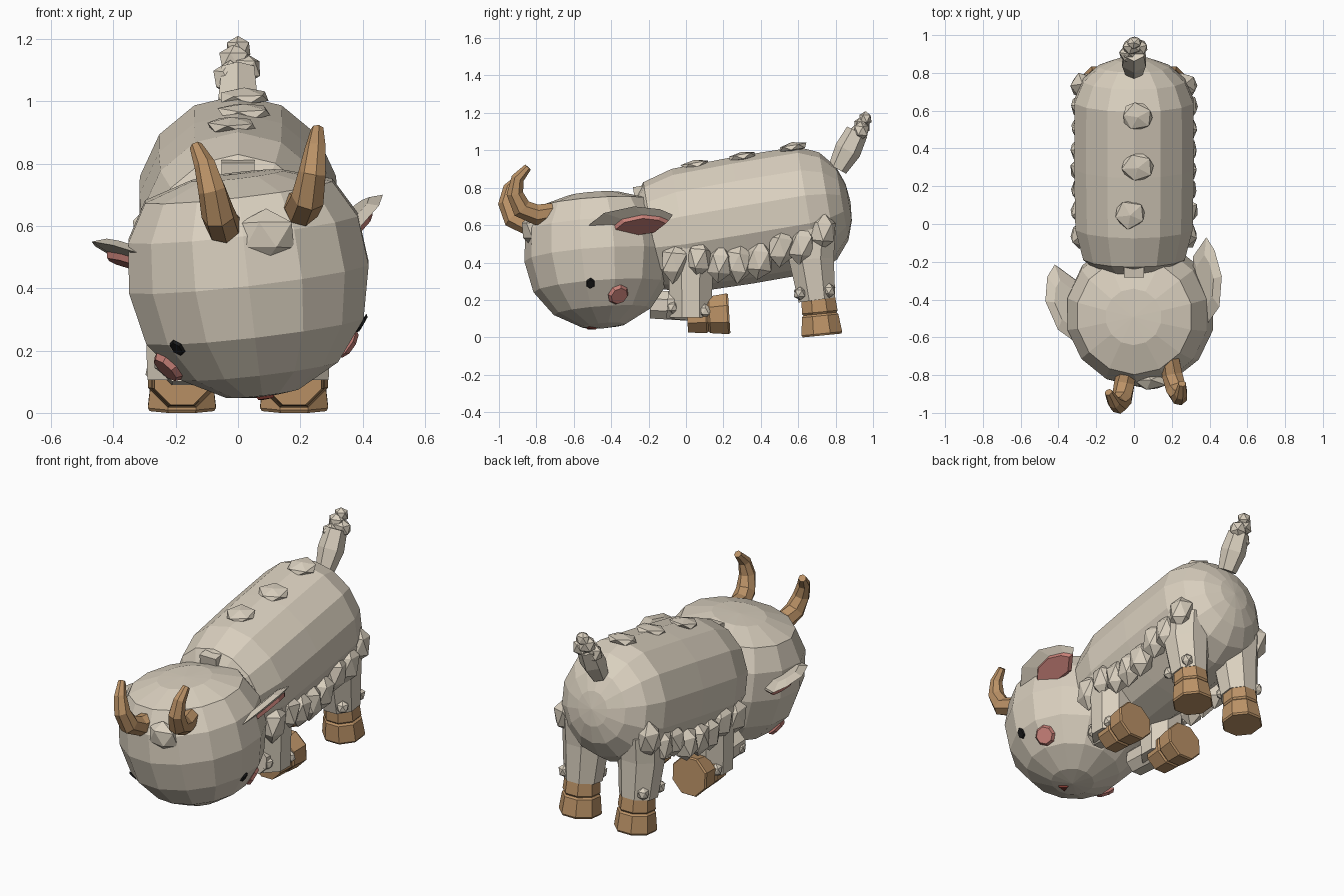
import bpy, bmesh, math, random
from mathutils import Vector, Matrix
from mathutils.bvhtree import BVHTree

random.seed(4)
if "Cube" in bpy.data.objects:
    bpy.data.objects.remove(bpy.data.objects["Cube"])


def material(name, rgb):
    m = bpy.data.materials.new(name)
    m.use_nodes = True
    m.diffuse_color = (*rgb, 1)
    m.node_tree.nodes["Principled BSDF"].inputs["Base Color"].default_value = (*rgb, 1)
    return m


WOOL = material("wool cream", (0.7, 0.63, 0.52))
HORN = material("horn brown", (0.5, 0.29, 0.135))
PINK = material("blush pink", (0.58, 0.22, 0.19))
BLACK = material("eye black", (0.01, 0.01, 0.01))
MOUTH = material("mouth red", (0.2, 0.04, 0.03))


def finish(name, bm, *mats):
    bmesh.ops.recalc_face_normals(bm, faces=bm.faces)
    mesh = bpy.data.meshes.new(name)
    bm.to_mesh(mesh)
    bm.free()
    for m in mats:
        mesh.materials.append(m)
    obj = bpy.data.objects.new(name, mesh)
    bpy.context.collection.objects.link(obj)
    return obj


def tube(name, points, radii, sides, mat, flat=1.0):
    """Faceted skin over rings set square to a path; a zero radius closes to a pole."""
    bm = bmesh.new()
    pts = [Vector(p) for p in points]
    rings = []
    for i, (p, r) in enumerate(zip(pts, radii)):
        t = (pts[min(i + 1, len(pts) - 1)] - pts[max(i - 1, 0)]).normalized()
        right = (Vector((1, 0, 0)) - t * t.x).normalized()
        up = t.cross(right)
        ring = []
        for k in range(sides):
            a = math.tau * (k + 0.5) / sides
            ring.append(bm.verts.new(p + right * math.cos(a) * r * flat + up * math.sin(a) * r))
        rings.append(ring)
    for a, b in zip(rings, rings[1:]):
        for k in range(sides):
            j = (k + 1) % sides
            bm.faces.new((a[k], a[j], b[j], b[k]))
    bm.faces.new(rings[0])
    bm.faces.new(rings[-1])
    bmesh.ops.remove_doubles(bm, verts=bm.verts, dist=0.0005)
    return finish(name, bm, mat)


def tuft(name, centre, size, tilt=0.0):
    """Irregular low-poly wool lump."""
    bm = bmesh.new()
    bmesh.ops.create_icosphere(bm, subdivisions=1, radius=1)
    spin = Matrix.Rotation(random.uniform(0, 3), 3, "Z")
    lean = Matrix.Rotation(tilt, 3, "X")
    for v in bm.verts:
        co = spin @ v.co * random.uniform(0.98, 1.14)
        v.co = Vector(centre) + lean @ Vector([c * s for c, s in zip(co, size)])
    return finish(name, bm, WOOL)


# Body: tilted barrel with a blunt front and rounded rump
body_profile = [(-0.25, 0), (-0.25, 0.2), (-0.18, 0.29), (-0.02, 0.335), (0.3, 0.342),
                (0.65, 0.34), (0.76, 0.29), (0.835, 0.2), (0.87, 0.1), (0.88, 0)]
tube("body", [(0, y, 0.574 + 0.17 * y) for y, r in body_profile],
     [r for y, r in body_profile], 14, WOOL, 0.95)
tube("neck", [(0, -0.275, 0.75), (0, -0.1, 0.78)], [0.075, 0.075], 4, WOOL)

# Head: squashed globe, turned and rolled to one side
turn = Matrix.Rotation(0.25, 3, "Z") @ Matrix.Rotation(-0.13, 3, "Y") @ Matrix.Rotation(0.04, 3, "X")
head_centre = Vector((0.037, -0.467, 0.415))
head_profile = [(-0.37, 0), (-0.355, 0.12), (-0.28, 0.26), (-0.15, 0.36), (0.02, 0.397),
                (0.18, 0.38), (0.3, 0.31), (0.35, 0.15), (0.355, 0)]
head = tube("head", [head_centre + turn @ Vector((0, 0, h)) for h, r in head_profile],
            [r for h, r in head_profile], 14, WOOL)
hb = bmesh.new()
hb.from_mesh(head.data)
head_surface = BVHTree.FromBMesh(hb)
hb.free()


def plate(name, near, radius, sides, mat, narrow=1.0, depth=0.009):
    """Bevelled polygon lying on the head surface."""
    co, normal, _, _ = head_surface.find_nearest(Vector(near))
    if normal.dot(co - head_centre) < 0:
        normal = -normal
    bm = bmesh.new()
    bmesh.ops.create_cone(bm, cap_ends=True, segments=sides, radius1=radius,
                          radius2=radius * 0.8, depth=depth)
    place = Matrix.Translation(co + normal * depth / 2) @ normal.to_track_quat("Z", "Y").to_matrix().to_4x4()
    bm.transform(place @ Matrix.Diagonal((narrow, 1, 1, 1)))
    return finish(name, bm, mat)


plate("left_eye", (0.41, -0.51, 0.28), 0.034, 6, BLACK, 0.75)
plate("right_eye", (-0.2, -0.7, 0.2), 0.034, 6, BLACK, 0.75)
plate("left_cheek", (0.39, -0.34, 0.2), 0.06, 8, PINK, 1, 0.018)
plate("right_cheek", (-0.24, -0.53, 0.13), 0.06, 8, PINK, 1, 0.018)
plate("mouth", (0.09, -0.51, 0.02), 0.035, 3, MOUTH)
tuft("forehead_tuft", (0.09, -0.825, 0.57), (0.097, 0.055, 0.085))

# Horns: one curved path used twice, the right one leaning outwards
horn_path = [(0.19, -0.7, 0.67), (0.205, -0.8, 0.655), (0.225, -0.88, 0.69), (0.24, -0.915, 0.77),
             (0.25, -0.9, 0.85), (0.255, -0.845, 0.91)]
horn_radii = [0.05, 0.057, 0.055, 0.046, 0.035, 0.021]
for side, shift, lean in (("left", (0, 0, 0), 0), ("right", (-0.22, -0.045, -0.055), 0.034)):
    path = [Vector(p) + Vector(shift) - Vector((lean * i, 0, 0)) for i, p in enumerate(horn_path)]
    tube(side + "_horn", path, horn_radii, 7, HORN)


def ear(name, centre, out, along):
    """Leaf-shaped plate with a raised pink pad on its lower face."""
    centre, out, along = Vector(centre), Vector(out), Vector(along)
    up = out.cross(along).normalized()
    if up.z < 0:
        up = -up
    outline = [(-0.4, -1), (0.7, -0.6), (1.05, 0.1), (0.6, 0.7), (0, 1), (-1.2, 0.55), (-1.4, -0.4)]

    bm = bmesh.new()

    def layer(scale, lift, du=0.0, dv=0.0):
        return [bm.verts.new(centre + out * (u * scale + du) + along * (v * scale + dv) + up * lift)
                for u, v in outline]

    def skirt(a, b, index=0):
        for k in range(len(a)):
            j = (k + 1) % len(a)
            bm.faces.new((a[k], a[j], b[j], b[k])).material_index = index

    top, rim = layer(0.6, 0.025), layer(1, 0)
    edge, pad = layer(0.68, -0.01, -0.35, 0.22), layer(0.6, -0.03, -0.35, 0.22)
    skirt(top, rim)
    skirt(rim, edge)
    skirt(edge, pad, 1)
    bm.faces.new(top)
    bm.faces.new(pad).material_index = 1
    finish(name, bm, WOOL, PINK)


ear("left_ear", (0.398, -0.3, 0.635), (0.065, 0, 0.06), (-0.015, 0.23, 0.02))
ear("right_ear", (-0.37, -0.43, 0.515), (-0.09, 0, 0.033), (-0.05, 0.215, 0))

# Legs, hooves and side wool, mirrored left and right
hoof_radii = [0.095, 0.104, 0.096, 0.106, 0.118, 0.112]
hoof_steps = [0, 0.1, 0.11, 0.12, 0.215, 0.225]
side_wool = [(-0.06, 0.4), (0.07, 0.42), (0.18, 0.39), (0.285, 0.4),
             (0.39, 0.41), (0.51, 0.48), (0.62, 0.49), (0.73, 0.565)]
for side, s in (("left", 1), ("right", -1)):
    x = 0.18 * s
    # Rear leg stands upright
    tube(side + "_rear_leg", [(x, 0.68, 0.58), (x, 0.67, 0.42), (x, 0.7, 0.2)],
         [0.13, 0.13, 0.107], 8, WOOL)
    tube(side + "_rear_hoof", [(x, 0.705 + 0.1 * h, 0.235 - h) for h in hoof_steps],
         hoof_radii, 8, HORN)
    # Front leg bends so that the hoof points backwards
    knee = -0.1 if s > 0 else -0.19
    tube(side + "_front_upper_leg", [(x, 0.03, 0.5), (x, 0.025, 0.36), (x, 0.025, 0.105)],
         [0.13, 0.128, 0.12], 8, WOOL)
    tube(side + "_front_lower_leg", [(x, knee, 0.175), (x, 0.05, 0.165)], [0.08, 0.085], 8, WOOL)
    tube(side + "_front_hoof", [(x, h + 0.006, 0.113 + 0.06 * h) for h in hoof_steps],
         hoof_radii, 8, HORN)
    # Small tufts around the ankles
    for i, (dx, y, z) in enumerate([(0.075, 0.61, 0.235), (0.075, 0.765, 0.25), (-0.07, 0.63, 0.23),
                                    (0.085, 0.1, 0.14), (0.06, knee + 0.03, 0.16)]):
        tuft(f"{side}_ankle_tuft_{i}", (x + dx * s, y, z), (0.032, 0.034, 0.036))
    # Wool fringe along the flank
    for i, (y, z) in enumerate(side_wool):
        tuft(f"{side}_side_tuft_{i}", (0.272 * s, y, z), (0.066, 0.072, 0.102), -0.1)

# Back tufts
for i, (x, y) in enumerate([(-0.02, 0.05), (0.02, 0.3), (0.02, 0.57)]):
    tuft(f"back_tuft_{i}", (x, y, 0.912 + 0.18 * y), (0.086, 0.078, 0.026), 0.17)

# Tail: flared stalk with a lumpy tip
tube("tail", [(0, 0.81, 0.9), (0, 0.865, 1.0), (0, 0.915, 1.1)], [0.052, 0.072, 0.06], 6, WOOL)
for i, (x, y, z, r) in enumerate([(-0.025, 0.9, 1.07, 0.055), (0.025, 0.935, 1.105, 0.05),
                                  (-0.01, 0.94, 1.13, 0.05), (0, 0.96, 1.17, 0.04)]):
    tuft(f"tail_tuft_{i}", (x, y, z), (r, r * 0.85, r))
